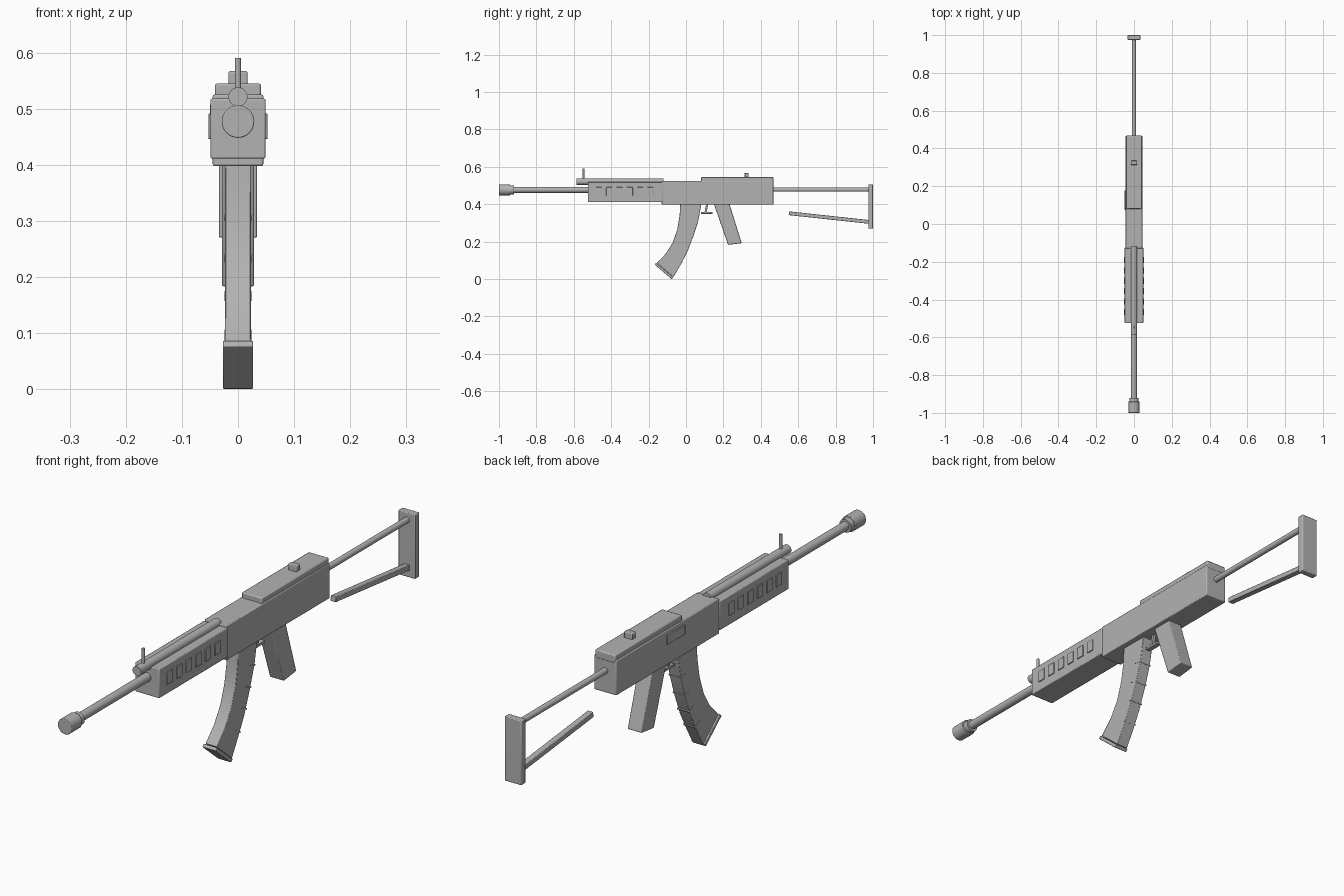
import bpy, bmesh
from math import radians, cos, sin
from mathutils import Matrix, Vector

cube = bpy.data.objects.get("Cube")
if cube:
    bpy.data.objects.remove(cube, do_unlink=True)

GREY = (0.45, 0.45, 0.45, 1)
metal = bpy.data.materials.new("plain grey")
metal.diffuse_color = GREY
metal.use_nodes = True
metal.node_tree.nodes["Principled BSDF"].inputs["Base Color"].default_value = GREY


def finish(name, bm, bevel=0):
    bmesh.ops.recalc_face_normals(bm, faces=bm.faces)
    mesh = bpy.data.meshes.new(name)
    bm.to_mesh(mesh)
    bm.free()
    mesh.materials.append(metal)
    ob = bpy.data.objects.new(name, mesh)
    bpy.context.collection.objects.link(ob)
    if bevel:
        mod = ob.modifiers.new("edge_bevel", 'BEVEL')
        mod.width, mod.segments = bevel, 2
        mod.limit_method, mod.angle_limit = 'ANGLE', radians(40)
    bpy.ops.object.select_all(action='DESELECT')
    bpy.context.view_layer.objects.active = ob
    ob.select_set(True)
    bpy.ops.object.shade_smooth_by_angle(angle=radians(30))
    return ob


def prism(name, profile, x0, x1, bevel=0.002):
    """Extrude a (y, z) side profile from x0 to x1."""
    bm = bmesh.new()
    face = bm.faces.new([bm.verts.new((x0, y, z)) for y, z in profile])
    new = bmesh.ops.extrude_face_region(bm, geom=[face])["geom"]
    bmesh.ops.translate(bm, vec=(x1 - x0, 0, 0),
                        verts=[v for v in new if isinstance(v, bmesh.types.BMVert)])
    return finish(name, bm, bevel)


def box(name, y0, y1, z0, z1, half, bevel=0.002):
    return prism(name, [(y0, z0), (y1, z0), (y1, z1), (y0, z1)], -half, half, bevel)


def rod(name, start, end, radius, sides=32, bevel=0):
    """Cylinder between two (y, z) points on the centre plane."""
    a, b = Vector((0, *start)), Vector((0, *end))
    turn = (b - a).to_track_quat('Z', 'Y').to_matrix().to_4x4()
    bm = bmesh.new()
    bmesh.ops.create_cone(bm, cap_ends=True, segments=sides, radius1=radius, radius2=radius,
                          depth=(b - a).length,
                          matrix=Matrix.Translation((a + b) / 2) @ turn)
    return finish(name, bm, bevel)


# Barrel group
AXIS = 0.477
rod("barrel", (-0.96, AXIS), (-0.50, AXIS), 0.016)
rod("muzzle", (-1.0, AXIS), (-0.94, AXIS), 0.029, bevel=0.002)
rod("muzzle_collar", (-0.945, AXIS), (-0.92, AXIS), 0.024)
rod("gas_tube", (-0.585, 0.521), (-0.12, 0.521), 0.017)
rod("front_sight", (-0.547, 0.53), (-0.547, 0.59), 0.0055, 16)

# Handguard with a row of raised vents on both sides
box("handguard", -0.525, -0.125, 0.411, 0.518, 0.049, 0.003)
for side, label in ((1, "left"), (-1, "right")):
    for i in range(6):
        y = -0.328 + (i - 2.5) * 0.055
        prism(f"{label}_vent_{i + 1}",
              [(y - 0.016, 0.446), (y + 0.016, 0.446), (y + 0.016, 0.491), (y - 0.016, 0.491)],
              side * 0.045, side * 0.0525, 0.001)

# Receiver, cover and rear sight
box("receiver", -0.13, 0.467, 0.398, 0.525, 0.045, 0.003)
box("top_cover", 0.08, 0.468, 0.515, 0.545, 0.041, 0.004)
box("rear_sight", 0.313, 0.335, 0.54, 0.567, 0.017, 0.003)
prism("ejection_port", [(0.075, 0.475), (0.178, 0.475), (0.178, 0.508), (0.075, 0.508)],
      -0.05, -0.04, 0.001)

# Trigger and lower bar
prism("trigger", [(0.108, 0.405), (0.12, 0.405), (0.109, 0.352), (0.099, 0.354)], -0.006, 0.006, 0.001)
box("trigger_bar", 0.08, 0.143, 0.349, 0.358, 0.01, 0.001)

# Grip
prism("grip", [(0.146, 0.41), (0.23, 0.41), (0.298, 0.192), (0.225, 0.183)], -0.0285, 0.0285, 0.003)

# Curved magazine, rear ribs and base plate
front = [(-0.031, 0.41), (-0.034, 0.34), (-0.047, 0.265), (-0.071, 0.195), (-0.107, 0.137), (-0.156, 0.086)]
back = [(-0.067, 0.01), (-0.031, 0.073), (0.005, 0.141), (0.038, 0.225), (0.064, 0.305), (0.084, 0.41)]
prism("magazine", front + back, -0.023, 0.023)
ribs = [(0.061, 0.303, 14), (0.038, 0.230, 20), (0.013, 0.161, 27), (-0.023, 0.090, 34)]
for i, (y, z, tilt) in enumerate(ribs):
    along = Vector((cos(radians(tilt)), -sin(radians(tilt))))
    across = Vector((-along.y, along.x)) * 0.0025
    tip = Vector((y, z)) + along * 0.004
    root = tip - along * 0.03
    prism(f"magazine_rib_{i + 1}", [root - across, tip - across, tip + across, root + across],
          -0.0245, 0.0245, 0)
prism("magazine_base", [(-0.168, 0.077), (-0.077, 0.0), (-0.068, 0.010), (-0.160, 0.087)], -0.027, 0.027)

# Skeleton stock
rod("stock_tube", (0.46, 0.478), (0.985, 0.478), 0.011)
prism("stock_strut", [(0.549, 0.342), (0.985, 0.295), (0.985, 0.315), (0.551, 0.362)], -0.011, 0.011)
box("butt_plate", 0.975, 1.0, 0.27, 0.506, 0.034, 0.003)
